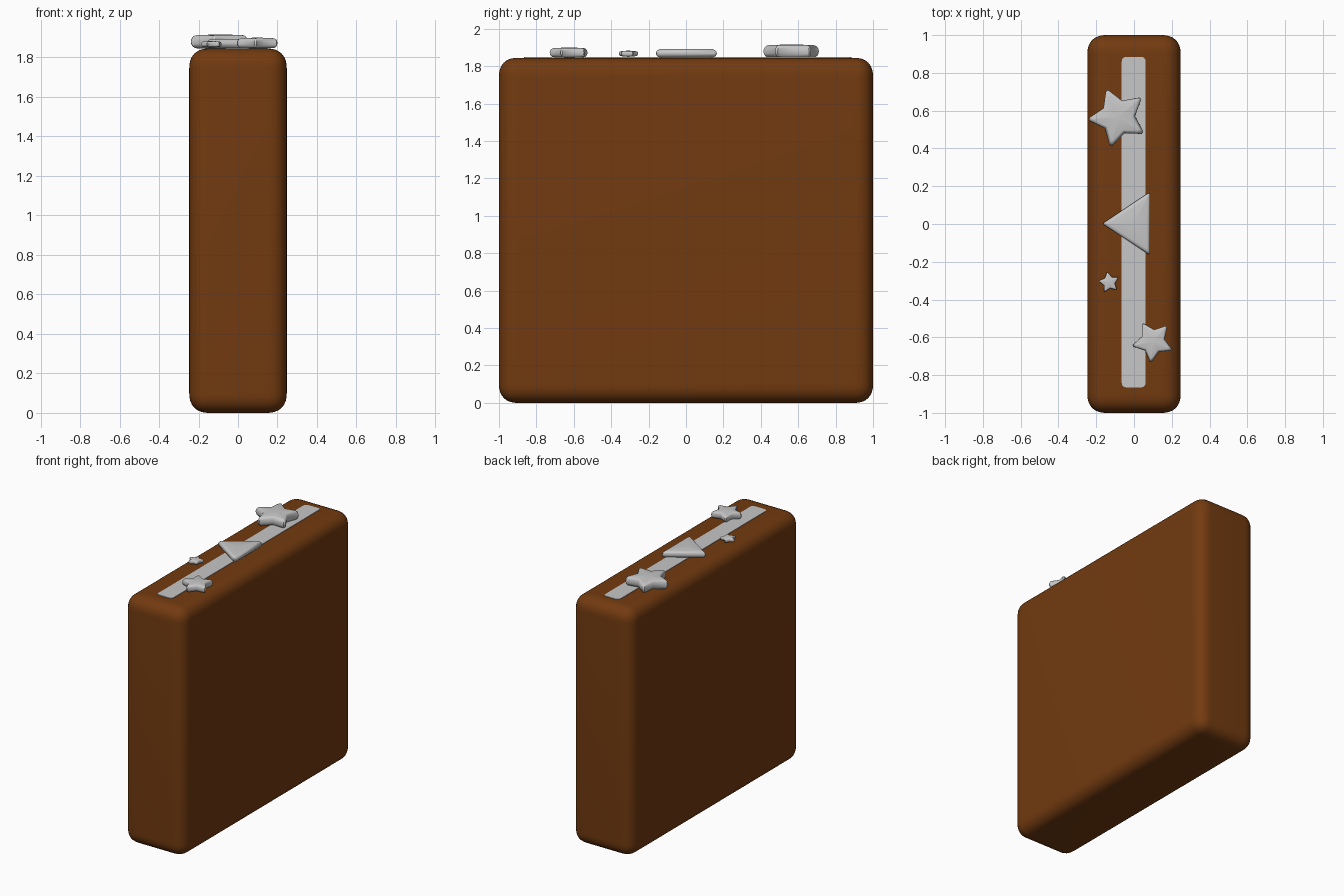
import bpy, bmesh, math

if "Cube" in bpy.data.objects:
    bpy.data.objects.remove(bpy.data.objects["Cube"])

TOP = 1.845


def material(name, rgb):
    m = bpy.data.materials.new(name)
    m.diffuse_color = (*rgb, 1)
    m.use_nodes = True
    m.node_tree.nodes["Principled BSDF"].inputs["Base Color"].default_value = m.diffuse_color
    return m


brown = material("brown", (0.17, 0.043, 0.005))
grey = material("light grey", (0.57, 0.57, 0.57))


def finish(name, bm, mat, angle):
    bmesh.ops.recalc_face_normals(bm, faces=bm.faces[:])
    me = bpy.data.meshes.new(name)
    bm.to_mesh(me)
    bm.free()
    ob = bpy.data.objects.new(name, me)
    bpy.context.collection.objects.link(ob)
    me.materials.append(mat)
    bpy.ops.object.select_all(action='DESELECT')
    bpy.context.view_layer.objects.active = ob
    ob.select_set(True)
    bpy.ops.object.shade_smooth_by_angle(angle=math.radians(angle))
    return ob


def box(name, size, centre, mat, bevel, segments, vertical_only=False):
    bm = bmesh.new()
    bmesh.ops.create_cube(bm, size=1)
    for v in bm.verts:
        v.co = [v.co[i] * size[i] + centre[i] for i in range(3)]
    edges = [e for e in bm.edges if not vertical_only
             or abs(e.verts[0].co.z - e.verts[1].co.z) > 1e-4]
    bmesh.ops.bevel(bm, geom=edges, offset=bevel, segments=segments,
                    profile=0.55, affect='EDGES')
    return finish(name, bm, mat, 40)


def pillow(name, outline, centre, z0, z1, soft, dome=0.0):
    """Puffed flat shape: rings of the outline, shrunk towards top and bottom."""
    bm = bmesh.new()
    rings = []
    steps = 8
    for i in range(steps + 1):
        a = math.pi * (i / steps - 0.5)
        s = 1 - soft * (1 - math.cos(a))
        z = (z0 + z1) / 2 + (z1 - z0 - 2 * dome) / 2 * math.sin(a)
        rings.append([bm.verts.new((centre[0] + x * s, centre[1] + y * s, z))
                      for x, y in outline])
    n = len(outline)
    for lo, hi in zip(rings, rings[1:]):
        for i in range(n):
            j = (i + 1) % n
            bm.faces.new((lo[i], lo[j], hi[j], hi[i]))
    for ring, z in ((rings[0], z0), (rings[-1], z1)):
        c = bm.verts.new((*centre, z))
        for i in range(n):
            bm.faces.new((ring[i], ring[(i + 1) % n], c))
    return finish(name, bm, grey, 50)


def star_outline(radius, turn):
    pts = []
    for i in range(5):
        a = math.radians(turn + 72 * i)
        # blunt tip, then the notch between tips
        for da, r in ((-0.05, 0.98), (0.05, 0.98), (math.pi / 5, 0.58)):
            pts.append((radius * r * math.cos(a + da), radius * r * math.sin(a + da)))
    return pts


# Body block with softly rounded edges
box("body", (0.494, 2.0, TOP), (0, 0, TOP / 2), brown, 0.1, 8)

# Thin strip along the top
box("top_strip", (0.126, 1.75, 0.008), (-0.002, 0.01, TOP), grey, 0.025, 4, True)

# Puffed stars
for name, centre, radius, turn, z0, z1 in (
        ("large_star", (-0.085, 0.565), 0.157, 184, 1.842, 1.917),
        ("medium_star", (0.1, -0.622), 0.109, 192, 1.844, 1.901),
        ("small_star", (-0.132, -0.309), 0.055, 172, 1.850, 1.884)):
    pillow(name, star_outline(radius, turn), centre, z0, z1, 0.2, 0.004)

# Triangle pointing left, with blunted corners
corners = [(-0.168, 0.0), (0.085, -0.168), (0.085, 0.168)]
outline = []
for i, (x, y) in enumerate(corners):
    for k in (i - 1, (i + 1) % 3):
        px, py = corners[k]
        outline.append((x + (px - x) * 0.03, y + (py - y) * 0.03))
pillow("triangle", outline, (0.0, 0.002), 1.845, 1.893, 0.2)
